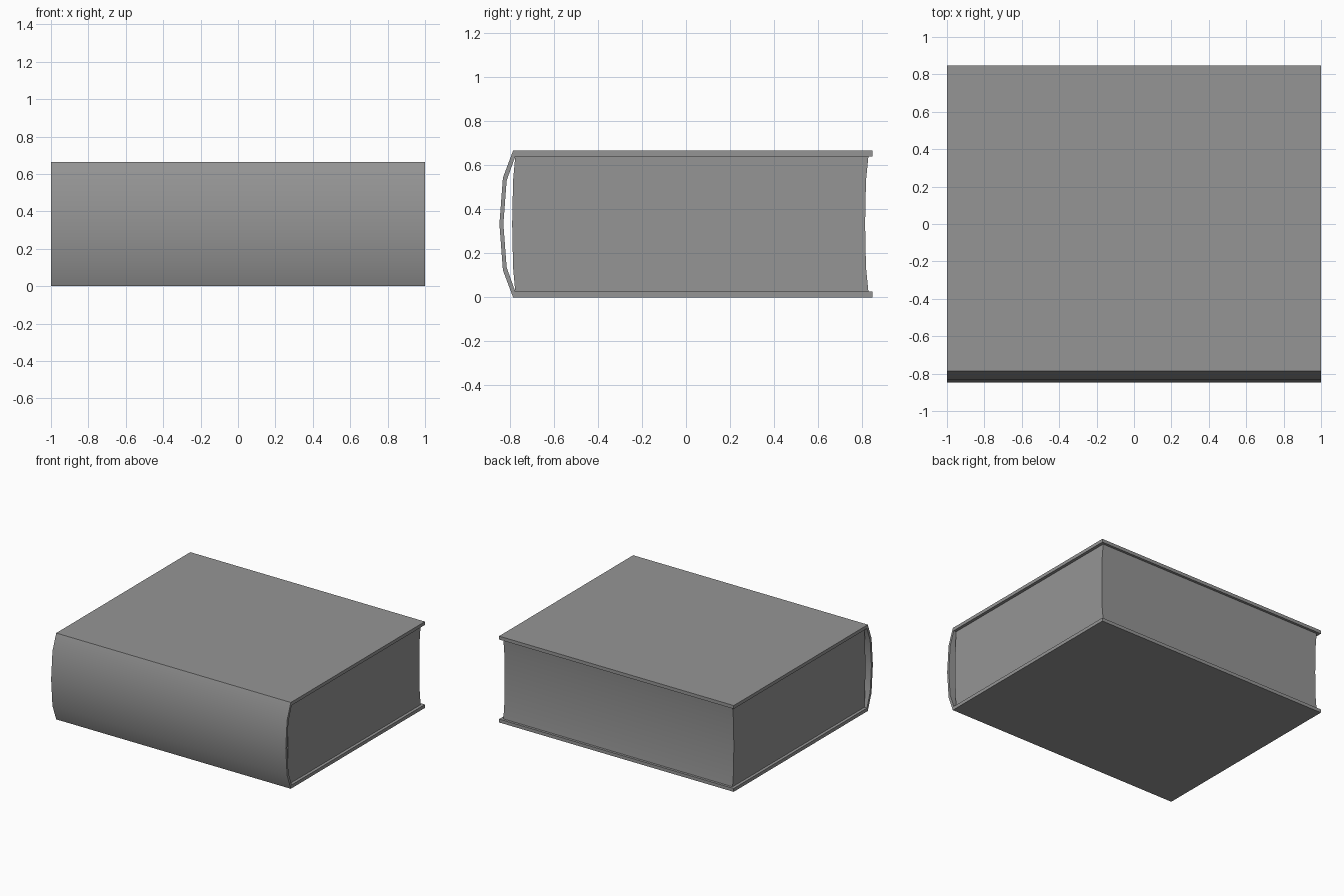
import bpy
import bmesh
import math

cube = bpy.data.objects.get("Cube")
if cube:
    bpy.data.objects.remove(cube, do_unlink=True)

HEIGHT = 0.665
BOARD = 0.026
MID = HEIGHT / 2

grey = bpy.data.materials.new("plain grey")
grey.use_nodes = True
grey.diffuse_color = (0.3, 0.3, 0.3, 1)
grey.node_tree.nodes["Principled BSDF"].inputs["Base Color"].default_value = (0.3, 0.3, 0.3, 1)


def mirrored(points):
    """Complete a curve given from its top end to its middle point."""
    return points + [(y, HEIGHT - z) for y, z in reversed(points[:-1])]


def extrude_profile(name, profile, half_width):
    """Extrude a closed (y, z) outline along x, centred on x = 0."""
    bm = bmesh.new()
    face = bm.faces.new([bm.verts.new((-half_width, y, z)) for y, z in profile])
    result = bmesh.ops.extrude_face_region(bm, geom=[face])
    moved = [v for v in result["geom"] if isinstance(v, bmesh.types.BMVert)]
    bmesh.ops.translate(bm, verts=moved, vec=(2 * half_width, 0, 0))
    bmesh.ops.recalc_face_normals(bm, faces=bm.faces)
    mesh = bpy.data.meshes.new(name)
    bm.to_mesh(mesh)
    bm.free()
    mesh.materials.append(grey)
    obj = bpy.data.objects.new(name, mesh)
    bpy.context.collection.objects.link(obj)
    bpy.ops.object.select_all(action="DESELECT")
    obj.select_set(True)
    bpy.context.view_layer.objects.active = obj
    bpy.ops.object.shade_smooth_by_angle(angle=math.radians(30))
    return obj


# Cover: two boards joined by a bowed spine
edge = 0.847
outer = mirrored([(edge, HEIGHT), (-0.785, HEIGHT), (-0.831, 0.543), (-edge, MID)])
inner = mirrored([(edge, HEIGHT - BOARD), (-0.775, HEIGHT - BOARD), (-0.814, 0.53), (-0.829, MID)])
extrude_profile("cover", outer + inner[::-1], 1.0)

# Page block: rounded towards the spine, hollowed at the fore edge
top = HEIGHT - BOARD
back = mirrored([(-0.775, top), (-0.785, 0.53), (-0.789, MID)])
fore = mirrored([(0.828, top), (0.817, 0.53), (0.813, MID)])
extrude_profile("page_block", back + fore[::-1], 0.977)
